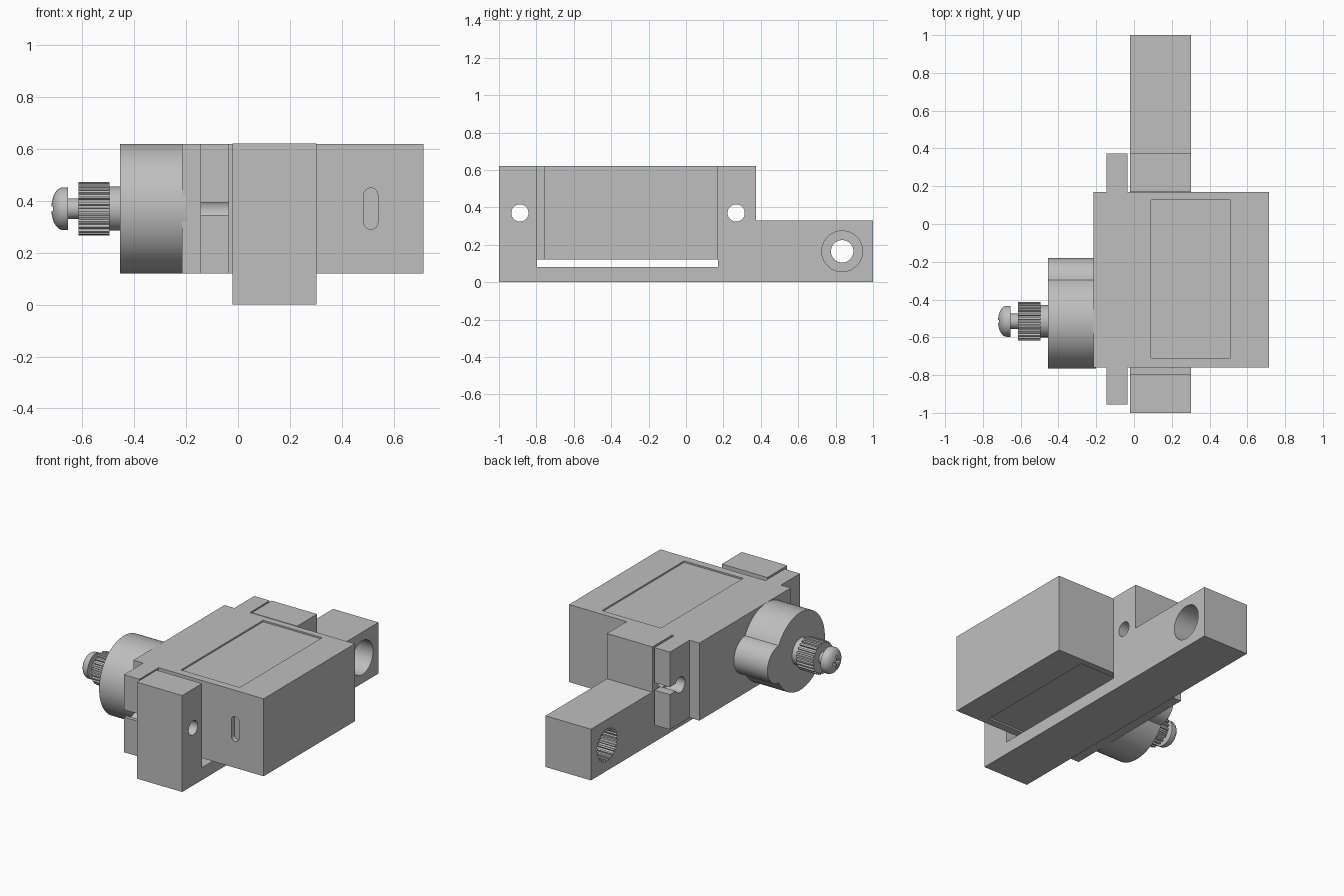
import bpy, bmesh
from math import sin, cos, pi, tau, atan2
from mathutils import Matrix

if "Cube" in bpy.data.objects:
    bpy.data.objects.remove(bpy.data.objects["Cube"])

grey = bpy.data.materials.new("plain grey")
grey.use_nodes = True
GREY = (0.52, 0.52, 0.52, 1)
grey.diffuse_color = GREY
grey.node_tree.nodes["Principled BSDF"].inputs["Base Color"].default_value = GREY

SHAFT = (-0.515, 0.37)   # y, z of the output shaft
SOCKET = (0.835, 0.165)  # y, z of the arm socket


def finish(name, bm):
    bmesh.ops.recalc_face_normals(bm, faces=bm.faces)
    mesh = bpy.data.meshes.new(name)
    bm.to_mesh(mesh)
    bm.free()
    mesh.materials.append(grey)
    ob = bpy.data.objects.new(name, mesh)
    bpy.context.collection.objects.link(ob)
    return ob


def prism(name, points, axis, lo, hi):
    """Extrude an outline along one axis; points use the other two axes in order."""
    bm = bmesh.new()
    rings = []
    for d in (lo, hi):
        ring = []
        for p in points:
            co = list(p)
            co.insert(axis, d)
            ring.append(bm.verts.new(co))
        bm.faces.new(ring)
        rings.append(ring)
    a, b = rings
    for i in range(len(a)):
        j = (i + 1) % len(a)
        bm.faces.new((a[i], a[j], b[j], b[i]))
    return finish(name, bm)


def rect(u0, u1, v0, v1):
    return [(u0, v0), (u1, v0), (u1, v1), (u0, v1)]


def arc(c, r, start, end, n):
    return [(c[0] + r * cos(start + (end - start) * i / n),
             c[1] + r * sin(start + (end - start) * i / n)) for i in range(n + 1)]


def circle(c, r, n=48):
    return arc(c, r, 0, tau, n)[:-1]


def spline(c, r_out, r_in, teeth=25):
    pts = []
    for t in range(teeth):
        for f, r in ((0, r_in), (0.4, r_in), (0.5, r_out), (0.9, r_out)):
            a = tau * (t + f) / teeth
            pts.append((c[0] + r * cos(a), c[1] + r * sin(a)))
    return pts


def cut(target, cutter):
    cutter.hide_render = True
    mod = target.modifiers.new("cut", "BOOLEAN")
    mod.operation = "DIFFERENCE"
    mod.solver = "EXACT"
    mod.object = cutter
    with bpy.context.temp_override(object=target, active_object=target):
        bpy.ops.object.modifier_apply(modifier=mod.name)
    bpy.data.objects.remove(cutter)


# Motor case with its two mounting ears
Y0, Y1 = -0.76, 0.17
E0, E1 = -0.955, 0.372
X0, X1 = -0.145, -0.035
case = prism("motor_case", [
    (-0.215, Y0), (X0, Y0), (X0, E0), (X1, E0), (X1, Y0), (0.715, Y0),
    (0.715, Y1), (X1, Y1), (X1, E1), (X0, E1), (X0, Y1), (-0.215, Y1)], 2, 0.12, 0.62)

# Ear holes, each with a slot open to the end of the ear
HOLES = (-0.888, 0.268)
for y, end in zip(HOLES, (-1.1, 0.5)):
    cut(case, prism("ear_hole_cutter", circle((y, 0.37), 0.05), 0, -0.2, 0.0))
    cut(case, prism("ear_slot_cutter", rect(min(y, end), max(y, end), 0.346, 0.394), 0, -0.2, 0.0))

# Shallow label panels on top and bottom
for lo, hi in ((0.61, 0.7), (0.05, 0.13)):
    cut(case, prism("label_cutter", rect(0.09, 0.51, -0.71, 0.128), 2, lo, hi))

# Cable slot in the front
slot = arc((0.512, 0.423), 0.027, 0, pi, 12) + arc((0.512, 0.317), 0.027, pi, tau, 12)
cut(case, prism("cable_slot_cutter", slot, 1, -0.85, Y0 + 0.03))

# Gear housing: large round lobe joined to a small one
R, r, off = 0.25, 0.12, 0.215
u = (R * R - r * r + off * off) / (2 * off)
v = (R * R - u * u) ** 0.5
a_big, a_small = atan2(v, u), atan2(v, u - off)
outline = arc(SHAFT, R, a_big, tau - a_big, 64)
outline += arc((SHAFT[0] + off, SHAFT[1]), r, -a_small, a_small, 28)[1:-1]
housing = prism("gear_housing", outline, 0, -0.455, -0.2)

# Output shaft
collar = prism("shaft_collar", circle(SHAFT, 0.085), 0, -0.51, -0.44)
gear = prism("splined_shaft", spline(SHAFT, 0.103, 0.092), 0, -0.615, -0.495)

# Domed screw, turned about the shaft axis
profile = [(-0.6, 0), (-0.6, 0.04), (-0.655, 0.04), (-0.655, 0.082), (-0.675, 0.082)]
profile += [(-0.675 - 0.045 * sin(t * pi / 16), 0.082 * cos(t * pi / 16)) for t in range(1, 9)]
bm = bmesh.new()
verts = [bm.verts.new((x, SHAFT[0], SHAFT[1] + rad)) for x, rad in profile]
edges = [bm.edges.new(pair) for pair in zip(verts, verts[1:])]
bmesh.ops.spin(bm, geom=verts + edges, cent=(0, *SHAFT), axis=(1, 0, 0),
               angle=tau, steps=40, use_merge=True)
bmesh.ops.remove_doubles(bm, verts=bm.verts, dist=0.0005)
screw = finish("screw", bm)
for w, h in ((0.04, 0.008), (0.008, 0.04)):
    y, z = SHAFT
    cut(screw, prism("cross_cutter", rect(y - w, y + w, z - h, z + h), 0, -0.8, -0.695))

# Bracket: front post, floor, rear post and long arm
B0, B1 = -0.022, 0.302
bracket = prism("bracket", [
    (-1, 0), (1, 0), (1, 0.33), (0.375, 0.33), (0.375, 0.622), (0.172, 0.622),
    (0.172, 0.08), (-0.797, 0.08), (-0.797, 0.622), (-1, 0.622)], 0, B0, B1)
for y in HOLES:
    cut(bracket, prism("post_hole_cutter", circle((y, 0.37), 0.046), 0, -0.1, 0.4))

# Arm socket: splined on one side, plain counterbore on the other
cut(bracket, prism("bore_cutter", circle(SOCKET, 0.06), 0, -0.1, 0.4))
cut(bracket, prism("counterbore_cutter", circle(SOCKET, 0.109), 0, 0.14, 0.4))
cut(bracket, prism("socket_cutter", spline(SOCKET, 0.106, 0.095), 0, -0.1, 0.1))

# Smooth the round surfaces, keep the edges crisp
bpy.ops.object.select_all(action="DESELECT")
for ob in (case, housing, collar, gear, screw, bracket):
    ob.select_set(True)
bpy.context.view_layer.objects.active = case
bpy.ops.object.shade_smooth_by_angle(angle=pi / 6)
